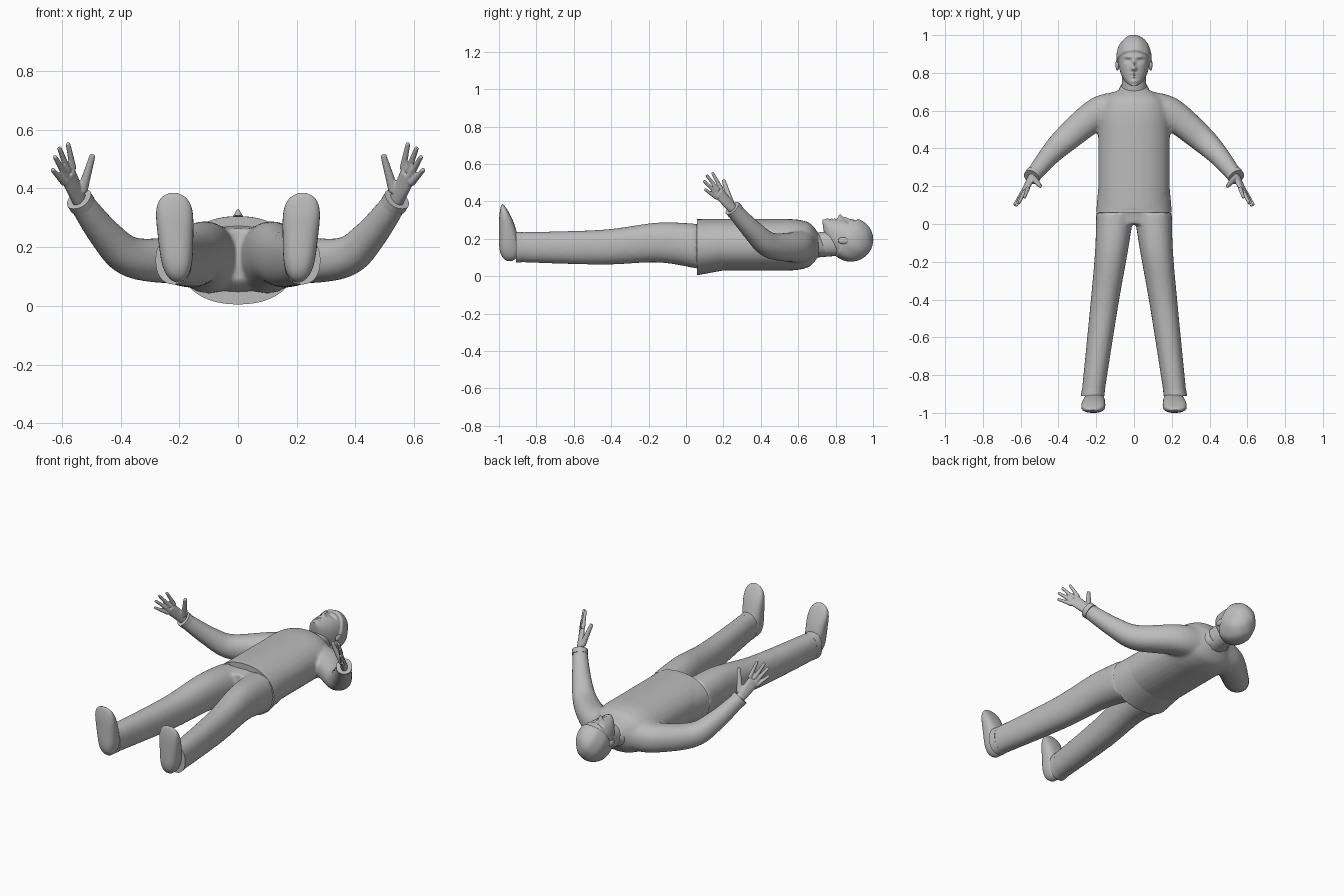
import bpy, bmesh, math
from mathutils import Matrix, Vector

if "Cube" in bpy.data.objects:
    bpy.data.objects.remove(bpy.data.objects["Cube"])

grey = bpy.data.materials.new("plain_grey")
grey.use_nodes = True
GREY = (0.5, 0.5, 0.5, 1)
grey.diffuse_color = GREY
grey.node_tree.nodes["Principled BSDF"].inputs["Base Color"].default_value = GREY

ALONG = Vector((0, 1, 0))
UP = Vector((0, 0, 1))
SIDES = (("left", 1), ("right", -1))


def taper(points, width, depth):
    """Rings on a path whose width and depth change evenly from start to end."""
    rings = []
    for i, point in enumerate(points):
        t = i / (len(points) - 1)
        rings.append((*point,
                      width[0] + (width[1] - width[0]) * t,
                      depth[0] + (depth[1] - depth[0]) * t))
    return rings


def resample(rings, steps):
    """Smooth spline through all ring values."""
    out = []
    last = len(rings) - 1
    for i in range(last):
        near = [rings[min(max(i + k, 0), last)] for k in (-1, 0, 1, 2)]
        for step in range(steps):
            t = step / steps
            out.append([b + t / 2 * (c - a + t * (2*a - 5*b + 4*c - d + t * (3*(b - c) + d - a)))
                        for a, b, c, d in zip(*near)])
    out.append(rings[last])
    return out


def loft(bm, rings, side=1, hint=UP, axis=None, sides=32, steps=6, power=2.2):
    """Closed skin through rounded rings (x, y, z, width, depth)."""
    rings = resample(rings, steps)
    centres = [Vector((r[0] * side, r[1], r[2])) for r in rings]
    loops = []
    for i, ring in enumerate(rings):
        ahead = centres[min(i + 1, len(rings) - 1)]
        behind = centres[max(i - 1, 0)]
        forward = axis or (ahead - behind).normalized()
        across = forward.cross(hint).normalized()
        outward = across.cross(forward)
        loop = []
        for k in range(sides):
            angle = math.tau * k / sides
            c, s = math.cos(angle), math.sin(angle)
            c = math.copysign(abs(c) ** (2 / power), c)
            s = math.copysign(abs(s) ** (2 / power), s)
            loop.append(bm.verts.new(centres[i] + across * c * ring[3] + outward * s * ring[4]))
        loops.append(loop)
    for near, far in zip(loops, loops[1:]):
        for k in range(sides):
            n = (k + 1) % sides
            bm.faces.new((near[k], near[n], far[n], far[k]))
    bm.faces.new(loops[0][::-1])
    bm.faces.new(loops[-1])


def finish(bm, name, voxel=0, smooth=0):
    """Turn the mesh into a smooth object, optionally blending its overlapping parts."""
    bmesh.ops.recalc_face_normals(bm, faces=bm.faces)
    mesh = bpy.data.meshes.new(name)
    bm.to_mesh(mesh)
    bm.free()
    mesh.materials.append(grey)
    obj = bpy.data.objects.new(name, mesh)
    bpy.context.collection.objects.link(obj)
    bpy.ops.object.select_all(action='DESELECT')
    obj.select_set(True)
    bpy.context.view_layer.objects.active = obj
    bpy.ops.object.shade_smooth_by_angle(angle=math.radians(60))
    if voxel:
        blend = obj.modifiers.new("blend", 'REMESH')
        blend.mode = 'VOXEL'
        blend.voxel_size = voxel
        blend.use_smooth_shade = True
        relax = obj.modifiers.new("relax", 'SMOOTH')
        relax.iterations = smooth


def single(name, rings, **options):
    bm = bmesh.new()
    loft(bm, rings, **options)
    finish(bm, name)


# Sweater: straight trunk that rounds off at the shoulders, blended with the sleeves
HEM, NECKLINE = 0.06, 0.725
trunk = []
for i in range(13):
    y = HEM + (NECKLINE - HEM) * i / 12
    shoulder = max(0, (y - 0.52) / 0.21)
    round_off = math.sqrt(1 - shoulder ** 3)
    trunk.append((0, y, 0.168, 0.19 * round_off, 0.138 * round_off))
sleeve = taper([(0.1, 0.6, 0.16), (0.2, 0.58, 0.155), (0.36, 0.45, 0.165),
                (0.45, 0.36, 0.24), (0.54, 0.25, 0.36)], (0.1, 0.04), (0.095, 0.042))
bm = bmesh.new()
loft(bm, trunk, axis=ALONG)
for _, s in SIDES:
    loft(bm, sleeve, side=s)
finish(bm, "sweater", 0.01, 6)

# Sweater trim: flared hem, sloping collar and cuffs
single("sweater_hem", taper([(0, HEM, 0.155), (0, 0.2, 0.167)], (0.2, 0.188), (0.15, 0.136)),
       axis=ALONG, sides=64)
single("collar", taper([(0, 0.69, 0.18), (0, 0.73, 0.17)], (0.09, 0.07), (0.08, 0.065)),
       axis=Vector((0, 1, 0.35)).normalized())
for name, s in SIDES:
    single(name + "_cuff", taper([(0.53, 0.265, 0.345), (0.542, 0.248, 0.364)],
                                 (0.044, 0.044), (0.045, 0.045)), side=s)

# Trousers: pelvis and both legs blended together
pelvis = taper([(0, 0.15, 0.165), (0, 0.05, 0.16), (0, 0, 0.175)], (0.18, 0.14), (0.13, 0.09))
leg = taper([(0.1, 0.06, 0.16), (0.12, -0.15, 0.18), (0.16, -0.45, 0.155), (0.218, -0.905, 0.155)],
            (0.1, 0.06), (0.12, 0.08))
bm = bmesh.new()
loft(bm, pelvis, axis=ALONG)
for _, s in SIDES:
    loft(bm, leg, side=s, axis=-ALONG)
finish(bm, "trousers", 0.01, 6)
for name, s in SIDES:
    single(name + "_trouser_hem", taper([(0.214, -0.87, 0.155), (0.219, -0.91, 0.155)],
                                        (0.061, 0.062), (0.08, 0.082)), side=s, axis=-ALONG)

# Shoes: soles flat against the front, thick at the heel and thin at the raised toes
shoe = []
for i in range(17):
    t = (1 - math.cos(math.pi * i / 16)) / 2
    rounding = math.sqrt(max(0.01, 1 - abs(2 * t - 1) ** 4))
    thickness = 0.058 - 0.04 * t * t
    shoe.append((0.205 + 0.015 * t, thickness - 1, 0.08 + 0.305 * t,
                 (0.05 + 0.02 * t) * rounding, thickness * rounding))
for name, s in SIDES:
    single(name + "_shoe", shoe, side=s, axis=UP, hint=ALONG, power=2.6, steps=2)

# Hands: fingers fan out from the wrist, each starting at its knuckle
wrist = Vector((0.54, 0.25, 0.36))
fingertips = [Vector(tip) for tip in ((0.58, 0.14, 0.555), (0.61, 0.11, 0.54),
                                      (0.625, 0.095, 0.51), (0.633, 0.1, 0.465))]
thumb_tip = Vector((0.495, 0.2, 0.515))
knuckles = [wrist.lerp(tip, 0.55) for tip in fingertips]
palm_end = sum(knuckles, Vector()) / 4
palm = taper([wrist, wrist.lerp(palm_end, 0.5), palm_end], (0.028, 0.036), (0.02, 0.013))
for name, s in SIDES:
    back_of_hand = Vector((0.76 * s, 0.62, 0.17))
    bm = bmesh.new()
    loft(bm, palm, side=s, hint=back_of_hand)
    for knuckle, tip in zip(knuckles, fingertips):
        loft(bm, taper([knuckle, tip], (0.012, 0.008), (0.012, 0.008)), side=s, sides=12)
    thumb = [wrist.lerp(thumb_tip, 0.2), thumb_tip]
    loft(bm, taper(thumb, (0.018, 0.01), (0.018, 0.01)), side=s, sides=12)
    finish(bm, name + "_hand", 0.004, 3)

# Neck
single("neck", taper([(0, 0.69, 0.165), (0, 0.82, 0.18)], (0.068, 0.06), (0.066, 0.07)), axis=ALONG)

# Head: egg whose back recedes towards the chin, so the face stays upright
BROW = 0.88
skull = []
for i in range(81):
    angle = math.pi * (1 - i / 80)
    below = math.cos(angle) < 0
    size = max(math.sin(angle), 0.03)
    skull.append((0, BROW + (0.15 if below else 0.112) * math.cos(angle),
                  0.195 + (0.108 * (1 - size) if below else 0),
                  0.084 * size, 0.108 * size))
bm = bmesh.new()
loft(bm, skull, axis=ALONG, sides=128, steps=1)

# Face bumps: distance from the middle, height on the face, half width, half height, lift
nose_tip, nose_bridge = (0, 0.823, 0.013, 0.012, 0.026), (0, 0.85, 0.008, 0.02, 0.013)
brow_ridge, eye_socket = (0.03, 0.884, 0.02, 0.007, 0.006), (0.033, 0.864, 0.015, 0.01, -0.014)
eyeball, upper_lip = (0.033, 0.862, 0.01, 0.006, 0.008), (0, 0.795, 0.02, 0.005, 0.008)
lower_lip, chin = (0, 0.779, 0.016, 0.005, 0.007), (0, 0.756, 0.02, 0.01, 0.006)
features = (nose_tip, nose_bridge, brow_ridge, eye_socket, eyeball, upper_lip, lower_lip, chin)
middle = Vector((0, BROW, 0.195))
for v in bm.verts:
    x, y, z = v.co
    front = min(1, max(0, (z - 0.2) / 0.06))
    for out, height, wide, tall, lift in features:
        falloff = ((abs(x) - out) / wide) ** 2 + ((y - height) / tall) ** 2
        v.co.z += front * lift * math.exp(-falloff)
    # Hair cap: raised above a line that climbs from nape to forehead
    hairline = 0.79 + 0.6 * max(0, z - 0.1)
    hair = min(1, max(0, (y - hairline) / 0.008))
    tuft = 1 + 0.15 * math.sin(x * 70) * math.sin(z * 60 + y * 50)
    v.co += (v.co - middle).normalized() * 0.009 * hair * tuft
finish(bm, "head_with_hair")

# Ears
for name, s in SIDES:
    bm = bmesh.new()
    place = Matrix.LocRotScale(Vector((0.088 * s, 0.842, 0.19)), None, Vector((0.01, 0.03, 0.018)))
    bmesh.ops.create_uvsphere(bm, u_segments=20, v_segments=12, radius=1, matrix=place)
    finish(bm, name + "_ear")
